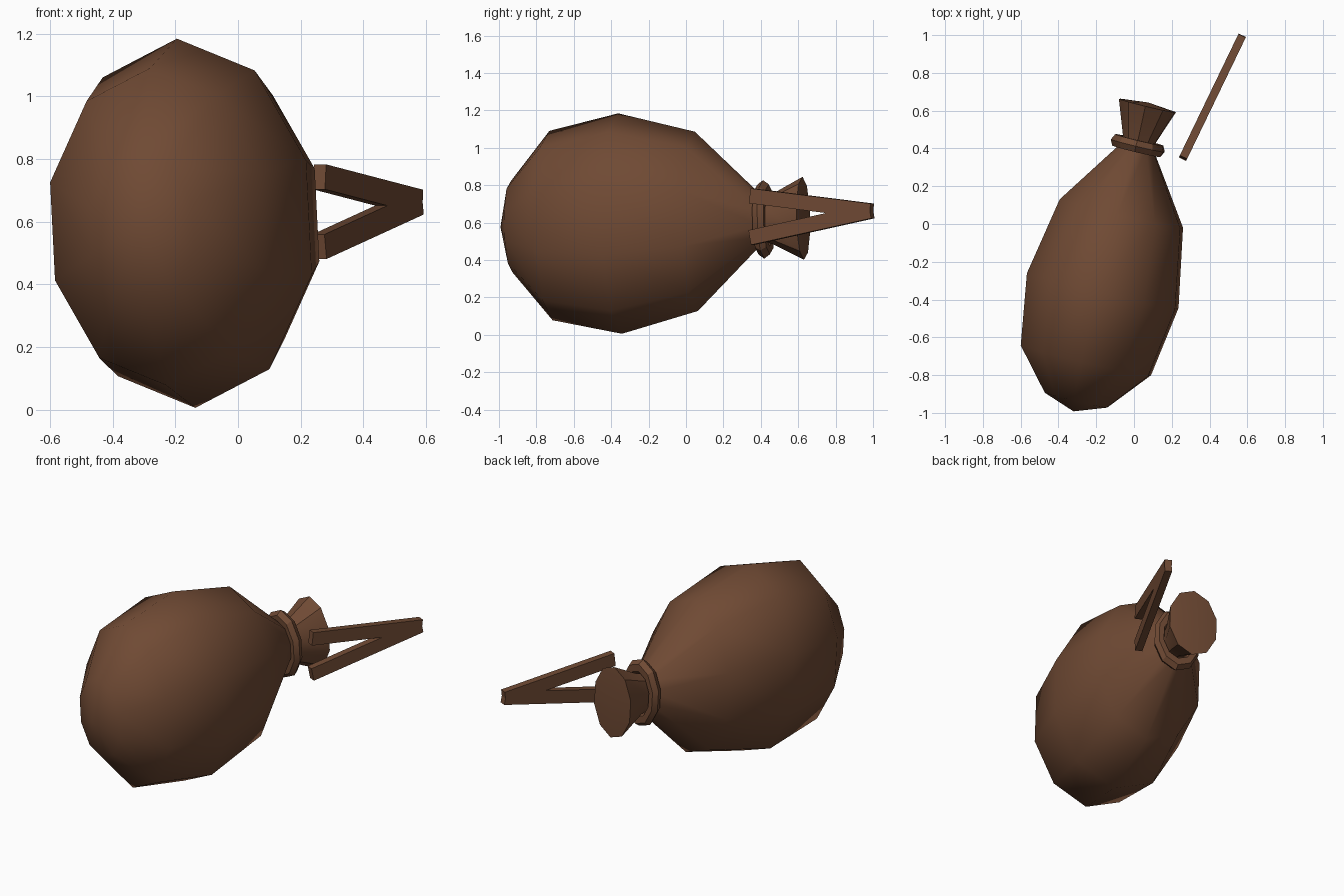
import bpy, bmesh, math
from mathutils import Vector, Matrix

cube = bpy.data.objects.get("Cube")
if cube:
    bpy.data.objects.remove(cube, do_unlink=True)

# One brown leather for everything
leather = bpy.data.materials.new("brown_leather")
leather.use_nodes = True
colour = (0.16, 0.068, 0.034, 1)
leather.diffuse_color = colour
bsdf = leather.node_tree.nodes["Principled BSDF"]
bsdf.inputs["Base Color"].default_value = colour
bsdf.inputs["Roughness"].default_value = 0.9

# Frame of the lying sack: long axis, up and sideways directions
ORIGIN = Vector((0.02, 0.415, 0.617))
AXIS = Vector((0.235, 0.972, 0.028)).normalized()
UP = Vector((-0.05, -0.017, 1))
UP = (UP - AXIS * UP.dot(AXIS)).normalized()
SIDE = AXIS.cross(UP)
SIDES = 10
FLATTEN = 0.72


def finish(name, bm, smooth_angle):
    bmesh.ops.recalc_face_normals(bm, faces=bm.faces)
    mesh = bpy.data.meshes.new(name)
    bm.to_mesh(mesh)
    bm.free()
    mesh.materials.append(leather)
    obj = bpy.data.objects.new(name, mesh)
    bpy.context.collection.objects.link(obj)
    bpy.ops.object.select_all(action='DESELECT')
    obj.select_set(True)
    bpy.context.view_layer.objects.active = obj
    if smooth_angle:
        bpy.ops.object.shade_smooth_by_angle(angle=math.radians(smooth_angle))
    return obj


def lathe(name, profile, smooth_angle, closed=False):
    """Spin (along, radius) points round the sack axis; radius 0 is a pole."""
    bm = bmesh.new()
    rings = []
    for along, radius in profile:
        centre = ORIGIN + AXIS * along
        if radius == 0:
            rings.append([bm.verts.new(centre)] * SIDES)
            continue
        ring = []
        for i in range(SIDES):
            a = math.tau * i / SIDES
            offset = UP * math.cos(a) + SIDE * (math.sin(a) * FLATTEN)
            ring.append(bm.verts.new(centre + offset * radius))
        rings.append(ring)
    pairs = list(zip(rings, rings[1:]))
    if closed:
        pairs.append((rings[-1], rings[0]))
    for low, high in pairs:
        for i in range(SIDES):
            j = (i + 1) % SIDES
            corners = dict.fromkeys((low[i], low[j], high[j], high[i]))
            bm.faces.new(list(corners))
    return finish(name, bm, smooth_angle)


# Plump body narrowing to the neck
lathe("sack_body", [(-1.448, 0), (-1.386, 0.245), (-1.17, 0.507), (-0.79, 0.59),
                    (-0.37, 0.48), (0, 0.12)], 80)

# Gathered mouth flaring behind the tie
lathe("sack_mouth", [(0, 0.12), (0.04, 0.13), (0.218, 0.222), (0.235, 0)], 30)

# Tie wrapped round the neck: a six-sided ring
tie = [(0.036 * math.sin(math.tau * k / 6), 0.165 + 0.045 * math.cos(math.tau * k / 6))
       for k in range(6)]
lathe("neck_tie", tie, 25, closed=True)


# Two loose cord ends that meet in a V
def bar(name, start, end, thickness, depth):
    start, end = Vector(start), Vector(end)
    along = (end - start).normalized()
    across = along.cross(Vector((0, 0, 1))).normalized()
    tall = across.cross(along)
    frame = Matrix((along, across, tall)).transposed().to_4x4()
    frame.translation = (start + end) / 2
    size = Matrix.Diagonal(((end - start).length, thickness, depth, 1))
    bm = bmesh.new()
    bmesh.ops.create_cube(bm, size=1, matrix=frame @ size)
    finish(name, bm, 0)


for name, z in (("upper_cord_end", 0.743), ("lower_cord_end", 0.52)):
    bar(name, (0.26, 0.35, z), (0.57, 0.992, 0.662), 0.043, 0.08)
